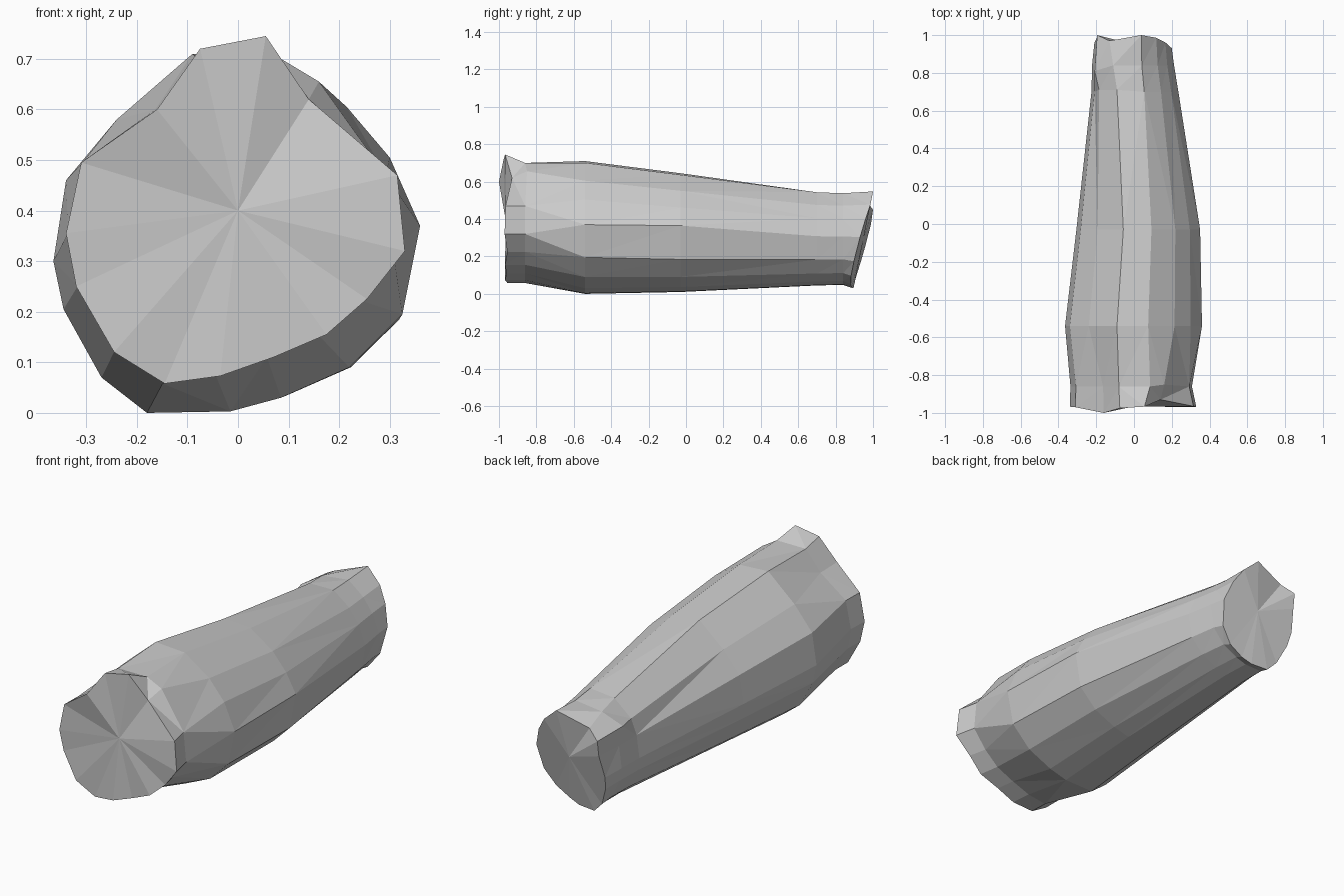
import bpy, bmesh
from mathutils import Vector

if "Cube" in bpy.data.objects:
    bpy.data.objects.remove(bpy.data.objects["Cube"])

# Outline of the flared front end (x, z), and the y of corners off its plane
FRONT = [(-.145, .058), (-.035, .073), (.07, .11), (.175, .155), (.255, .225),
         (.33, .32), (.315, .47), (.14, .62), (.055, .745), (-.075, .72),
         (-.16, .60), (-.31, .495), (-.34, .355), (-.32, .25), (-.245, .12)]
FRONT_Y = {0: -.955, 2: -.96, 4: -.955, 5: -.97, 6: -.965, 7: -.93, 9: -.975,
           10: -1.0, 11: -.97, 13: -.96}

# Outline of the widest cross-section (x, z)
BELLY = [(-.18, .0), (-.015, .003), (.085, .03), (.22, .09), (.325, .195),
         (.36, .37), (.30, .505), (.215, .605), (.075, .70), (-.09, .71),
         (-.24, .58), (-.34, .46), (-.365, .30), (-.345, .205), (-.27, .07)]


def section(y, x0, x1, z0, z1):
    """Belly outline fitted to a new bounding rectangle at depth y."""
    return [Vector((x0 + (x + .365) / .725 * (x1 - x0), y,
                    z0 + z / .71 * (z1 - z0))) for x, z in BELLY]


# Cross-sections from front to back
rim = [Vector((x, FRONT_Y.get(i, -.967), z)) for i, (x, z) in enumerate(FRONT)]
neck = [Vector((x * .96 - .01, -.86, min(z, .70))) for x, z in FRONT]
neck[7] = Vector((.16, -.85, .655))
neck[8].x, neck[9].x = .085, -.08
rings = [rim, neck,
         section(-.54, -.365, .36, .0, .71),
         section(-.03, -.305, .35, .01, .645),
         section(.70, -.225, .235, .045, .55),
         section(.84, -.222, .212, .048, .545),
         section(.95, -.21, .20, .03, .555)]
rings[3][5].z = .365

# Back end slanted upward and sideways
for v in rings[-1]:
    v.y = min(1.0, .885 + .27 * max(0, v.z - .06) - .1 * v.x)

# Flattened upper left of the back, with a small knob and a dent in the rim
rings[4][9:11] = [Vector((-.09, .71, .535)), Vector((-.185, .71, .455))]
rings[5][9:11] = [Vector((-.11, .84, .52)), Vector((-.208, .81, .46))]
rings[6][9:11] = [Vector((-.13, .97, .49)), Vector((-.195, 1.0, .45))]

# Skin the sections and close both ends with fans
bm = bmesh.new()
loops = [[bm.verts.new(p) for p in ring] for ring in rings]
n = len(BELLY)
for a, b in zip(loops, loops[1:]):
    for i in range(n):
        j = (i + 1) % n
        bm.faces.new((a[i], a[j], b[j], b[i]))
for loop, centre in ((loops[0], (0, -.965, .4)), (loops[-1], (0, .95, .30))):
    c = bm.verts.new(centre)
    for i in range(n):
        bm.faces.new((loop[i], loop[(i + 1) % n], c))
bmesh.ops.triangulate(bm, faces=[f for f in bm.faces if len(f.verts) == 4])
bmesh.ops.recalc_face_normals(bm, faces=bm.faces)

mesh = bpy.data.meshes.new("tapered_trunk")
bm.to_mesh(mesh)
bm.free()
bpy.context.collection.objects.link(bpy.data.objects.new("tapered_trunk", mesh))
